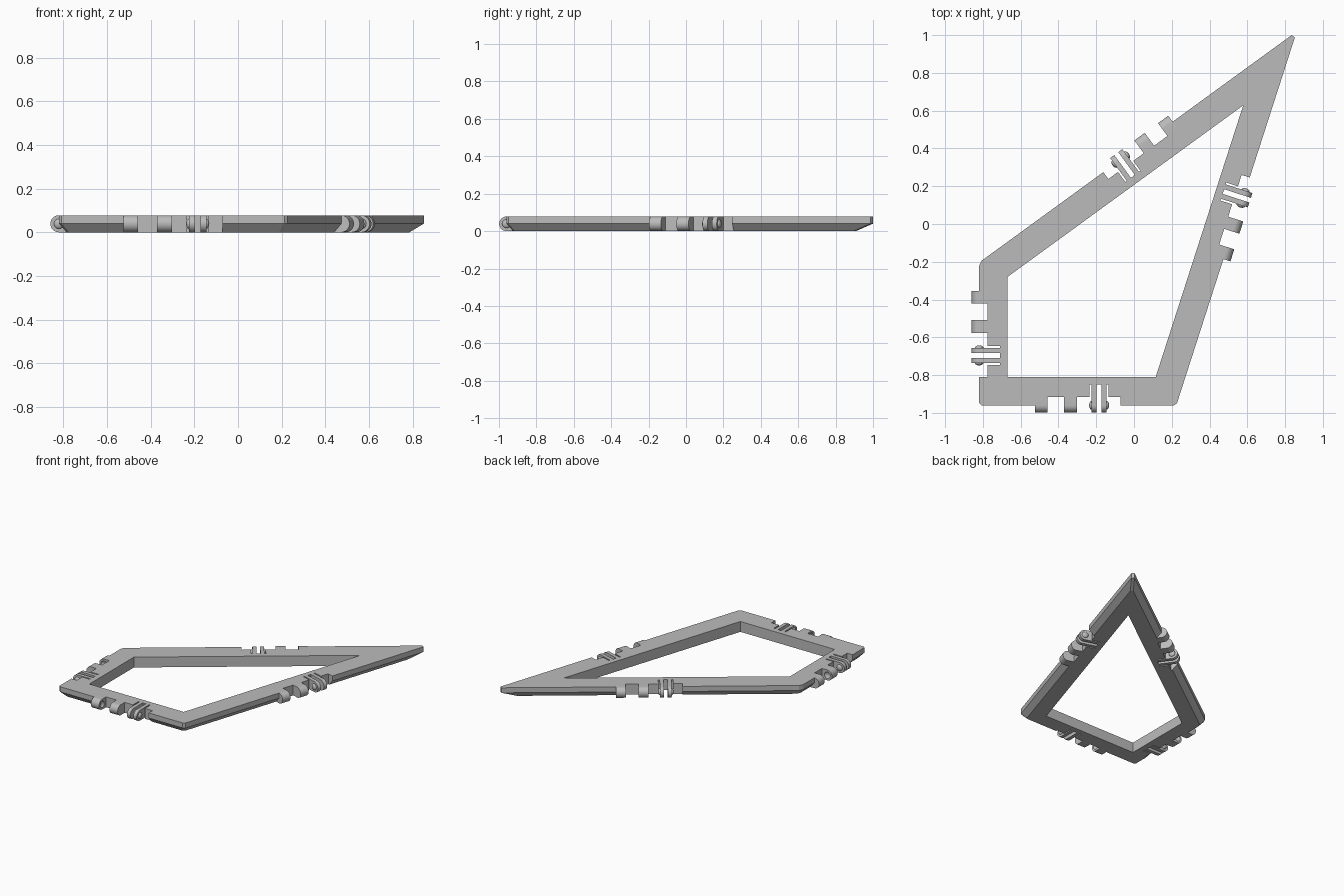
import bpy
import bmesh
import math
from mathutils import Matrix, Vector

cube = bpy.data.objects.get("Cube")
if cube:
    bpy.data.objects.remove(cube, do_unlink=True)

THICK = 0.078           # frame thickness
R = THICK / 2           # hinge knuckle radius
NOTCH, SLOT = 0.045, 0.11
HALF = 0.227            # half length of a hinge
CLIP = 0.1135           # clip centre along the side

grey = bpy.data.materials.new("plain_grey")
grey.use_nodes = True
grey.diffuse_color = (0.5, 0.5, 0.5, 1)
grey.node_tree.nodes["Principled BSDF"].inputs["Base Color"].default_value = (0.5, 0.5, 0.5, 1)


def finish(name, bm, matrix=Matrix()):
    bm.transform(matrix)
    bmesh.ops.recalc_face_normals(bm, faces=bm.faces)
    mesh = bpy.data.meshes.new(name)
    bm.to_mesh(mesh)
    bm.free()
    mesh.materials.append(grey)
    obj = bpy.data.objects.new(name, mesh)
    bpy.context.collection.objects.link(obj)
    return obj


def loft(bm, rings):
    """Closed solid through rings with equal point counts."""
    rows = [[bm.verts.new(p) for p in ring] for ring in rings]
    for a, b in zip(rows, rows[1:]):
        for i in range(len(a)):
            j = (i + 1) % len(a)
            bm.faces.new((a[i], a[j], b[j], b[i]))
    bm.faces.new(rows[0][::-1])
    bm.faces.new(rows[-1])


def ball(bm, centre, scale):
    matrix = Matrix.Translation(centre) @ Matrix.Diagonal((*scale, 1))
    bmesh.ops.create_uvsphere(bm, u_segments=20, v_segments=12, radius=1, matrix=matrix)


def cut(target, cutter):
    mod = target.modifiers.new("cut", "BOOLEAN")
    mod.operation = "DIFFERENCE"
    mod.solver = "EXACT"
    mod.object = cutter
    bpy.context.view_layer.objects.active = target
    bpy.ops.object.modifier_apply(modifier=mod.name)
    bpy.data.objects.remove(cutter, do_unlink=True)


def smooth(obj):
    bpy.ops.object.select_all(action="DESELECT")
    obj.select_set(True)
    bpy.context.view_layer.objects.active = obj
    bpy.ops.object.shade_smooth_by_angle(angle=math.radians(30))


# Kite outline, counter-clockwise, with a corner trim for each corner
corners = [Vector(p) for p in ((-0.82, -0.96), (0.224, -0.96), (0.862, 1.02), (-0.82, -0.204))]
trims = (0.012, 0.012, 0.034, 0.018)


def inset(distance):
    result = []
    for i, c in enumerate(corners):
        a = (corners[i - 1] - c).normalized()
        b = (corners[(i + 1) % 4] - c).normalized()
        result.append(c + (a + b).normalized() * distance / math.sin(a.angle(b) / 2))
    return result


def trimmed(distance, z):
    pts, ring = inset(distance), []
    for i, c in enumerate(pts):
        for other in (pts[i - 1], pts[(i + 1) % 4]):
            p = c + (other - c).normalized() * trims[i]
            ring.append((p.x, p.y, z))
    return ring


# Frame body with a sloped lower outer edge and an open middle
bm = bmesh.new()
loft(bm, [trimmed(0.035, 0), trimmed(0, 0.04), trimmed(0, THICK)])
frame = finish("frame", bm)
bm = bmesh.new()
loft(bm, [[(p.x, p.y, z) for p in inset(0.15)] for z in (-0.1, 0.2)])
cut(frame, finish("opening_cutter", bm))


def rounded_bar(bm, start, end, depth):
    """Bar with a round outer end, running inward by depth."""
    arc = [(R * math.cos(a), R + R * math.sin(a))
           for a in (math.pi * (i / 16 - 0.5) for i in range(17))]
    profile = [(-depth, 0)] + arc + [(-depth, THICK)]
    loft(bm, [[(s, n, z) for n, z in profile] for s in (start, end)])


# One hinge on each side: x runs along the side, y points outward
names = ("front", "left", "back", "right")
for i, side in enumerate(names):
    a, b = corners[i], corners[(i + 1) % 4]
    d, mid = (b - a).normalized(), (a + b) / 2
    place = Matrix(((d.x, d.y, 0, mid.x), (d.y, -d.x, 0, mid.y), (0, 0, 1, 0), (0, 0, 0, 1)))

    # Stepped notch in the frame
    left, right = CLIP - 0.05, CLIP + 0.05
    step = [(-HALF, 0.1), (-HALF, -NOTCH), (left, -NOTCH), (left, -SLOT),
            (right, -SLOT), (right, -NOTCH), (HALF, -NOTCH), (HALF, 0.1)]
    bm = bmesh.new()
    loft(bm, [[(s, n, z) for s, n in step] for z in (-0.1, 0.2)])
    cut(frame, finish("notch_cutter", bm, place))

    # Two knuckles with shallow sockets facing each other
    bm = bmesh.new()
    rounded_bar(bm, -HALF, -0.16, NOTCH)
    rounded_bar(bm, -0.073, -0.005, NOTCH)
    knuckles = finish(side + "_hinge_knuckles", bm, place)
    bm = bmesh.new()
    for s in (-0.16, -0.073):
        ball(bm, (s, 0, R), (0.013, 0.024, 0.024))
    cut(knuckles, finish("socket_cutter", bm, place))
    smooth(knuckles)

    # Two springy prongs with round bumps on their outer faces
    bm = bmesh.new()
    for sign in (-1, 1):
        rounded_bar(bm, CLIP + sign * 0.013, CLIP + sign * 0.04, SLOT)
        ball(bm, (CLIP + sign * 0.04, 0, R), (0.013, 0.023, 0.023))
    smooth(finish(side + "_clip_prongs", bm, place))
